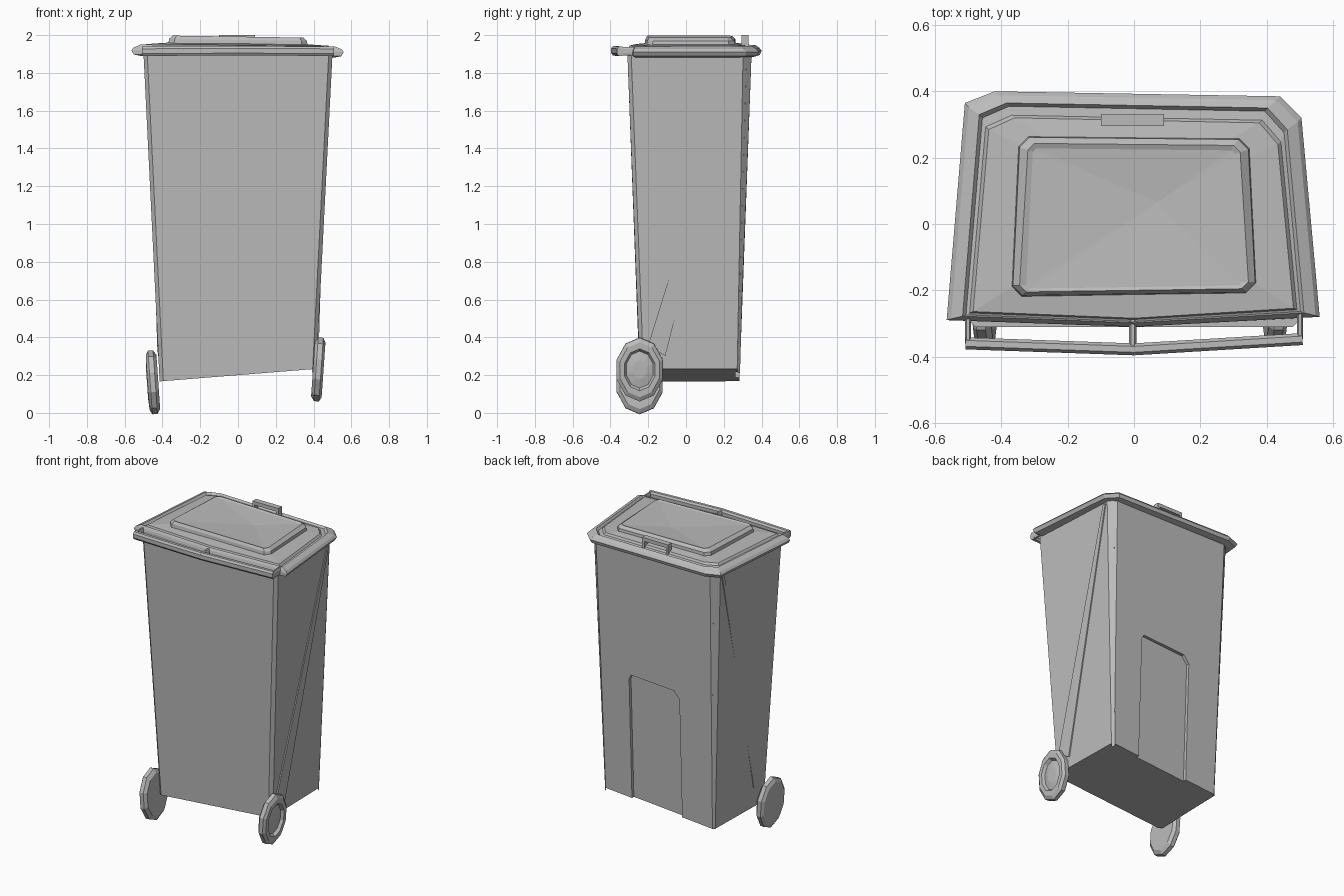
import bpy
import bmesh
import math
from mathutils import Vector, Matrix

cube = bpy.data.objects.get("Cube")
if cube:
    bpy.data.objects.remove(cube, do_unlink=True)

GREY = (0.5, 0.5, 0.5, 1.0)
grey = bpy.data.materials.new("grey plastic")
grey.use_nodes = True
grey.diffuse_color = GREY
grey.node_tree.nodes["Principled BSDF"].inputs["Base Color"].default_value = GREY


def finish(name, bm):
    """Turn a bmesh into a flat shaded grey object."""
    bmesh.ops.recalc_face_normals(bm, faces=bm.faces[:])
    mesh = bpy.data.meshes.new(name)
    bm.to_mesh(mesh)
    bm.free()
    mesh.materials.append(grey)
    obj = bpy.data.objects.new(name, mesh)
    bpy.context.collection.objects.link(obj)
    return obj


def loft(name, rings, tip=None):
    """Skin a stack of closed rings; the last one may close on a tip."""
    bm = bmesh.new()
    loops = [[bm.verts.new(p) for p in ring] for ring in rings]
    n = len(loops[0])
    for a, b in zip(loops, loops[1:]):
        for i in range(n):
            j = (i + 1) % n
            bm.faces.new((a[i], a[j], b[j], b[i]))
    bm.faces.new(loops[0])
    if tip:
        top = bm.verts.new(tip)
        for i in range(n):
            bm.faces.new((loops[-1][i], loops[-1][(i + 1) % n], top))
    else:
        bm.faces.new(loops[-1])
    return finish(name, bm)


def box(name, low, high):
    def ring(z):
        return [(low[0], low[1], z), (high[0], low[1], z),
                (high[0], high[1], z), (low[0], high[1], z)]
    return loft(name, [ring(low[2]), ring(high[2])])


def beam(name, a, b, wide, tall):
    """Straight bar with a chamfered section between two points."""
    a, b = Vector(a), Vector(b)
    side = (b - a).cross(Vector((0, 0, 1))).normalized() * wide / 2
    up = Vector((0, 0, tall / 2))
    section = [(-1, -.5), (-.5, -1), (.5, -1), (1, -.5),
               (1, .5), (.5, 1), (-.5, 1), (-1, .5)]
    return loft(name, [[p + side * u + up * v for u, v in section] for p in (a, b)])


# Tapered body with chamfered corners and a tilted floor
def body_ring(front_x, back_x, front_y, back_y, chamfer, z, slope=0):
    half = [(front_x - .02, front_y), (front_x, front_y + .02),
            (back_x, back_y - chamfer), (back_x - chamfer, back_y)]
    plan = half + [(-x, y) for x, y in reversed(half)]
    return [(x, y, z + slope * x) for x, y in plan]


body = loft("body", [
    body_ring(.415, .405, -.245, .283, .012, .2, .08),
    body_ring(.5, .465, -.31, .347, .045, 1.895)])

# Shallow back recess, cut right through to the floor
recess = [(.2, .1), (.2, 1.02), (.185, 1.05), (-.13, 1.03), (-.17, .98), (-.17, .1)]
cutter = loft("recess_cutter", [
    [(x, .262 + (z - .2) * .0378, z) for x, z in recess],
    [(x, .5, z) for x, z in recess]])
cutter.hide_render = True
cut = body.modifiers.new("recess", "BOOLEAN")
cut.operation = "DIFFERENCE"
cut.solver = "EXACT"
cut.object = cutter
bpy.context.view_layer.update()
old_mesh = body.data
body.data = bpy.data.meshes.new_from_object(
    body.evaluated_get(bpy.context.evaluated_depsgraph_get()))
body.modifiers.clear()
bpy.data.meshes.remove(old_mesh)
bpy.data.objects.remove(cutter, do_unlink=True)


def side_x(y, z):
    """Half width of the body at a depth and height."""
    t = (z - .2) / 1.695
    front, back = .415 + .085 * t, .405 + .06 * t
    near, far = -.225 - .065 * t, .271 + .031 * t
    return front + (back - front) * (y - near) / (far - near)


# Diagonal side ribs and upright ribs on the back corners
diagonal = [(.27, 1.87), (.29, 1.87), (-.11, .3), (-.2, .36)]
for s, side in ((1, "left"), (-1, "right")):
    loft(side + "_diagonal_rib", [
        [(s * (side_x(y, z) + d), y, z) for y, z in diagonal] for d in (-.01, .006)])
    beam(side + "_corner_rib", (s * .398, .279, .22), (s * .445, .328, 1.89), .02, .018)

# Lid flange, groove and gently rising top
lid_plan = [(-.565, -.29), (0, -.31), (.56, -.28), (.505, .32),
            (.44, .385), (-.42, .4), (-.51, .365)]


def lid_ring(inset_x, inset_front, inset_back, z):
    ring = []
    for x, y in lid_plan:
        inset_y = (y + inset_front) if y < 0 else (y - inset_back)
        ring.append((x * (1 - inset_x / .53), inset_y, z - .008 * x))
    return ring


loft("lid", [
    lid_ring(.05, .015, .04, 1.885),
    lid_ring(.012, 0, .008, 1.893),
    lid_ring(0, 0, 0, 1.915),
    lid_ring(.012, .004, .012, 1.93),
    lid_ring(.045, .012, .035, 1.945),
    lid_ring(.055, .016, .045, 1.932),
    lid_ring(.065, .022, .072, 1.935),
    lid_ring(.075, .026, .08, 1.948),
    lid_ring(.2, .11, .14, 1.957)])


# Raised panel in the middle of the lid
def panel_ring(front_x, back_x, front_y, back_y, c, z):
    half = [(front_x - c, front_y), (front_x, front_y + c),
            (back_x, back_y - c), (back_x - c, back_y)]
    plan = half + [(-x, y) for x, y in reversed(half)]
    return [(x, y + (-.01 * x if y > 0 else .015 * x), z - .015 * x) for x, y in plan]


loft("lid_panel", [
    panel_ring(.37, .35, -.215, .262, .03, 1.94),
    panel_ring(.365, .345, -.21, .258, .03, 1.975),
    panel_ring(.345, .32, -.2, .24, .02, 1.992),
    panel_ring(.325, .305, -.19, .225, .01, 1.986)], tip=(.07, .065, 1.972))

# Small grip near the back of the lid
box("grip_bar", (-.1, .295, 1.976), (.09, .332, 2.0))
for x, side in ((.075, "left"), (-.1, "right")):
    box(side + "_grip_post", (x, .295, 1.925), (x + .015, .332, 1.98))

# Bent push bar across the front, with its struts
for s, side in ((1, "left"), (-1, "right")):
    end_y = -.347 if s > 0 else -.36
    beam(side + "_push_bar", (s * .508, end_y, 1.915), (0, -.378, 1.917), .036, .05)
    beam(side + "_bar_strut", (s * .5, -.27, 1.915), (s * .5, end_y, 1.915), .018, .045)
beam("centre_bar_strut", (-.004, -.29, 1.915), (-.004, -.37, 1.915), .022, .045)


# Wheels: faceted discs with a dished outer face
def wheel(name, s, centre, dished):
    profile = [(-.028, .85), (-.012, 1), (.015, 1), (.028, .86)]
    if dished:
        profile += [(.028, .66), (.01, .58), (.018, .3)]
    else:
        profile += [(.032, .5)]
    rings = []
    for x, r in profile:
        angles = [math.tau * (i + .5) / 10 for i in range(10)]
        rings.append([(x * s, .128 * r * math.cos(a), .169 * r * math.sin(a))
                      for a in angles])
    obj = loft(name, rings)
    tilt = Matrix.Rotation(math.radians(4 * s), 4, "Y")
    obj.data.transform(Matrix.Translation(centre) @ tilt)


wheel("left_wheel", 1, (.425, -.245, .23), True)
wheel("right_wheel", -1, (-.45, -.245, .162), False)
